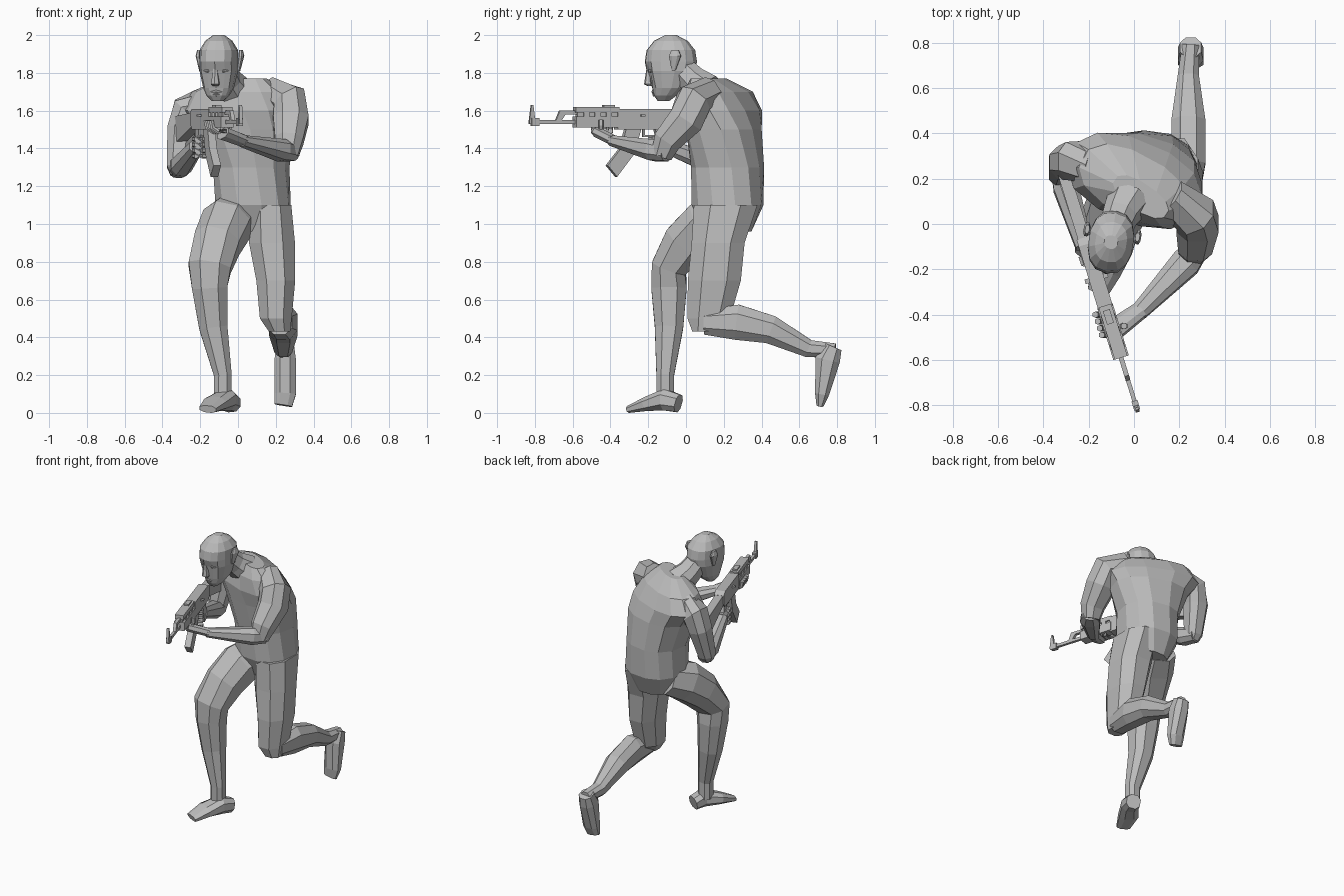
import bpy
import bmesh
from math import cos, sin, pi, radians
from mathutils import Vector, Matrix

default_cube = bpy.data.objects.get("Cube")
if default_cube:
    bpy.data.objects.remove(default_cube, do_unlink=True)

clay = bpy.data.materials.new("clay_grey")
clay.use_nodes = True
clay.diffuse_color = (.5, .5, .5, 1)
clay.node_tree.nodes["Principled BSDF"].inputs["Base Color"].default_value = clay.diffuse_color

UP = Vector((0, 0, 1))
ACROSS = Vector((1, 0, 0))


def finish(name, bm):
    """Turn a bmesh into a grey object with outward normals."""
    bmesh.ops.recalc_face_normals(bm, faces=bm.faces[:])
    mesh = bpy.data.meshes.new(name)
    bm.to_mesh(mesh)
    bm.free()
    mesh.materials.append(clay)
    obj = bpy.data.objects.new(name, mesh)
    bpy.context.scene.collection.objects.link(obj)
    return obj


def bridge(bm, lower, upper):
    """Join two vertex loops with a band of quads."""
    for k in range(len(lower)):
        bm.faces.new((lower[k - 1], lower[k], upper[k], upper[k - 1]))


def boxy(value):
    """Push a sine or cosine outwards for a slightly squarer ring."""
    return abs(value) ** .85 * (1 if value >= 0 else -1)


def tube(name, rings, sides=8, axis=None, twist=0):
    """Loft rings of (x, y, z, half width, optional half depth)."""
    bm = bmesh.new()
    centres = [Vector(ring[:3]) for ring in rings]
    last = len(rings) - 1
    loops = []
    for i, ring in enumerate(rings):
        path = centres[min(i + 1, last)] - centres[max(i - 1, 0)]
        tangent = axis or path.normalized()
        turn = radians(twist) * i / last
        side = Vector((cos(turn), sin(turn), 0))
        side = (side - tangent * side.dot(tangent)).normalized()
        if axis == ACROSS:
            side = UP
        other = tangent.cross(side)
        loop = []
        for k in range(sides):
            angle = 2 * pi * (k + .5) / sides
            offset = side * ring[3] * boxy(cos(angle)) + other * ring[-1] * boxy(sin(angle))
            loop.append(bm.verts.new(centres[i] + offset))
        loops.append(loop)
    for lower, upper in zip(loops, loops[1:]):
        bridge(bm, lower, upper)
    bm.faces.new(loops[0])
    bm.faces.new(loops[-1])
    return finish(name, bm)


def curl(name, centre, reach, first, second, start, end):
    """Bend a finger along an arc spanned by two directions."""
    points = []
    for i in range(4):
        angle = radians(start + (end - start) * i / 3)
        points.append(centre + reach * (first * cos(angle) + second * sin(angle)))
    tube(name, [(*point, .014) for point in points], sides=6)


def gun_x(y):
    """Sideways position of the rifle's centre line."""
    return -.24 - .31 * y


def plate(name, outline, half):
    """Extrude a side outline of (y, z) points across the slanted rifle line."""
    bm = bmesh.new()
    walls = []
    for s in (-half, half):
        walls.append([bm.verts.new((gun_x(y) + s, y + .31 * s, z)) for y, z in outline])
    for wall in walls:
        bm.faces.new(wall)
    bridge(bm, *walls)
    finish(name, bm)


def box(name, front, back, bottom, top, half):
    plate(name, [(front, bottom), (back, bottom), (back, top), (front, top)], half)


# Torso, twisted towards the shoulders
tube("torso", [
    (.08, .22, .96, .13), (.08, .22, 1.1, .2, .19), (.07, .22, 1.3, .2, .19),
    (.04, .2, 1.5, .26, .19), (0, .19, 1.6, .31, .18), (0, .17, 1.7, .26, .14),
    (.03, .12, 1.77, .14, .06),
], sides=12, axis=UP, twist=-34)
tube("neck", [(-.02, .11, 1.7, .1), (-.06, .04, 1.76, .08), (-.09, -.04, 1.84, .07)])

# Kneeling left leg
tube("left_thigh", [
    (.17, .21, 1.1, .12, .18), (.18, .17, .9, .13, .15), (.2, .15, .7, .11, .15),
    (.2, .12, .5, .09, .12), (.22, .09, .43, .06),
], axis=UP)
tube("left_shin", [
    (.22, .1, .48, .07), (.24, .27, .48, .08, .1), (.24, .45, .44, .08),
    (.24, .65, .34, .05), (.25, .79, .33, .04),
])
tube("left_foot", [
    (.25, .78, .35, .05), (.25, .75, .28, .06, .07), (.25, .72, .1, .06, .04),
    (.24, .71, .04, .05, .02),
])

# Stepping right leg
tube("right_leg", [
    (0, .24, 1.06, .12), (-.06, .11, 1, .14), (-.11, 0, .9, .13),
    (-.15, -.09, .77, .12, .1), (-.15, -.09, .66, .1), (-.13, -.09, .45, .08),
    (-.08, -.11, .2, .05), (-.08, -.11, .08, .05),
])
tube("right_foot", [
    (-.03, -.04, .05, .05), (-.06, -.11, .07, .06), (-.12, -.2, .05, .07, .04),
    (-.16, -.3, .02, .05, .02),
])

# Arms
tube("left_upper_arm", [
    (.16, .12, 1.7, .08), (.27, .04, 1.65, .1), (.28, 0, 1.55, .1),
    (.27, -.1, 1.44, .08), (.26, -.13, 1.36, .06),
])
tube("left_forearm", [
    (.29, -.1, 1.38, .05), (.23, -.17, 1.39, .07, .06), (.02, -.39, 1.44, .04, .03),
])
tube("right_upper_arm", [
    (-.18, .26, 1.64, .08), (-.27, .28, 1.6, .09), (-.3, .27, 1.5, .08),
    (-.32, .22, 1.3, .06), (-.32, .21, 1.26, .04),
])
tube("right_forearm", [
    (-.32, .25, 1.29, .05), (-.3, .16, 1.31, .06), (-.22, -.1, 1.41, .04),
])

# Hands, with fingers curled round the fore-end and the grip
tube("left_palm", [(.03, -.38, 1.44, .04, .03), (-.08, -.46, 1.48, .05, .03)])
tube("right_palm", [(-.22, -.08, 1.41, .03, .04), (-.21, -.18, 1.41, .02, .05)])
for i in range(4):
    y = -.4 - .03 * i
    curl(f"left_finger_{i}", Vector((gun_x(y), y, 1.54)), .055, ACROSS, UP, 300, 170)
    grip = Vector((gun_x(-.15), -.15, 1.45 - .03 * i))
    curl(f"right_finger_{i}", grip, .04, ACROSS, Vector((0, 1, 0)), 170, 330)
curl("left_thumb", Vector((gun_x(-.45), -.45, 1.53)), .06, ACROSS, UP, -60, 20)

# Head, with eye sockets pressed into the front
skull = [(-.12, 1.65, .03, .03), (-.11, 1.68, .06, .06), (-.09, 1.72, .08, .09),
         (-.08, 1.81, .1, .13), (-.08, 1.86, .1, .14), (-.08, 1.92, .1, .13),
         (-.08, 1.97, .07, .09), (-.08, 2, .03, .03)]
head = tube("head", [(-.1, *ring) for ring in skull], sides=14, axis=UP)
for v in head.data.vertices:
    if abs(v.co.z - 1.81) < .01 and v.co.y < -.13 and .03 < abs(v.co.x + .1) < .07:
        v.co.y += .02
face = [head]
face.append(tube("nose", [(-.1, -.2, 1.83, .01), (-.1, -.2, 1.74, .024),
                          (-.1, -.19, 1.73, .016)], sides=6, axis=UP))


def bump(name, x, y, z, length, thick):
    """Lay a small spindle across the face for an eye or a lip."""
    ends = [(x + s * length, y + .012, z, .004) for s in (-1, 1)]
    face.append(tube(name, [ends[0], (x, y, z, thick), ends[1]], sides=6, axis=ACROSS))


bump("upper_lip", -.1, -.175, 1.7, .035, .01)
bump("lower_lip", -.1, -.17, 1.685, .03, .01)
for s, label in ((1, "left"), (-1, "right")):
    bump(label + "_eye", -.1 + s * .045, -.185, 1.81, .022, .01)
    ear = -.1 + s * .1
    face.append(tube(label + "_ear", [
        (ear, -.05, 1.81, .01), (ear + s * .015, -.04, 1.89, .014, .034),
        (ear + s * .012, -.04, 1.92, .01, .02),
    ], axis=UP))
pivot = Matrix.Translation((-.1, -.07, 0))
for part in face:
    part.data.transform(pivot @ Matrix.Rotation(radians(-9), 4, "Z") @ pivot.inverted())

# Rifle
box("barrel", -.83, -.57, 1.53, 1.55, .009)
box("front_sight_base", -.82, -.78, 1.52, 1.56, .013)
plate("front_sight", [(-.83, 1.55), (-.8, 1.55), (-.81, 1.63), (-.82, 1.63)], .008)
plate("gas_tube", [(-.69, 1.55), (-.66, 1.55), (-.64, 1.58), (-.57, 1.58),
                   (-.57, 1.6), (-.67, 1.6)], .01)
box("fore_end", -.59, -.36, 1.51, 1.57, .034)
box("upper_guard", -.59, -.36, 1.59, 1.62, .028)
box("guard_core", -.58, -.36, 1.57, 1.59, .02)
for i in range(3):
    start = -.55 + .06 * i
    box(f"guard_rib_{i}", start, start + .03, 1.57, 1.59, .03)
plate("receiver", [(-.37, 1.5), (-.09, 1.5), (-.06, 1.53), (-.06, 1.59),
                   (-.09, 1.61), (-.37, 1.61)], .032)
box("rear_sight", -.44, -.38, 1.61, 1.63, .015)
box("bolt_handle", -.25, -.23, 1.57, 1.58, .05)
plate("magazine", [(-.32, 1.51), (-.24, 1.51), (-.28, 1.37), (-.37, 1.25),
                   (-.42, 1.31), (-.35, 1.4)], .02)
box("trigger_guard", -.23, -.16, 1.46, 1.47, .01)
box("trigger_guard_front", -.23, -.22, 1.46, 1.51, .01)
plate("pistol_grip", [(-.17, 1.51), (-.11, 1.51), (-.08, 1.37), (-.13, 1.36)], .02)
plate("stock", [(-.08, 1.52), (.21, 1.43), (.23, 1.57), (-.08, 1.59)], .026)
